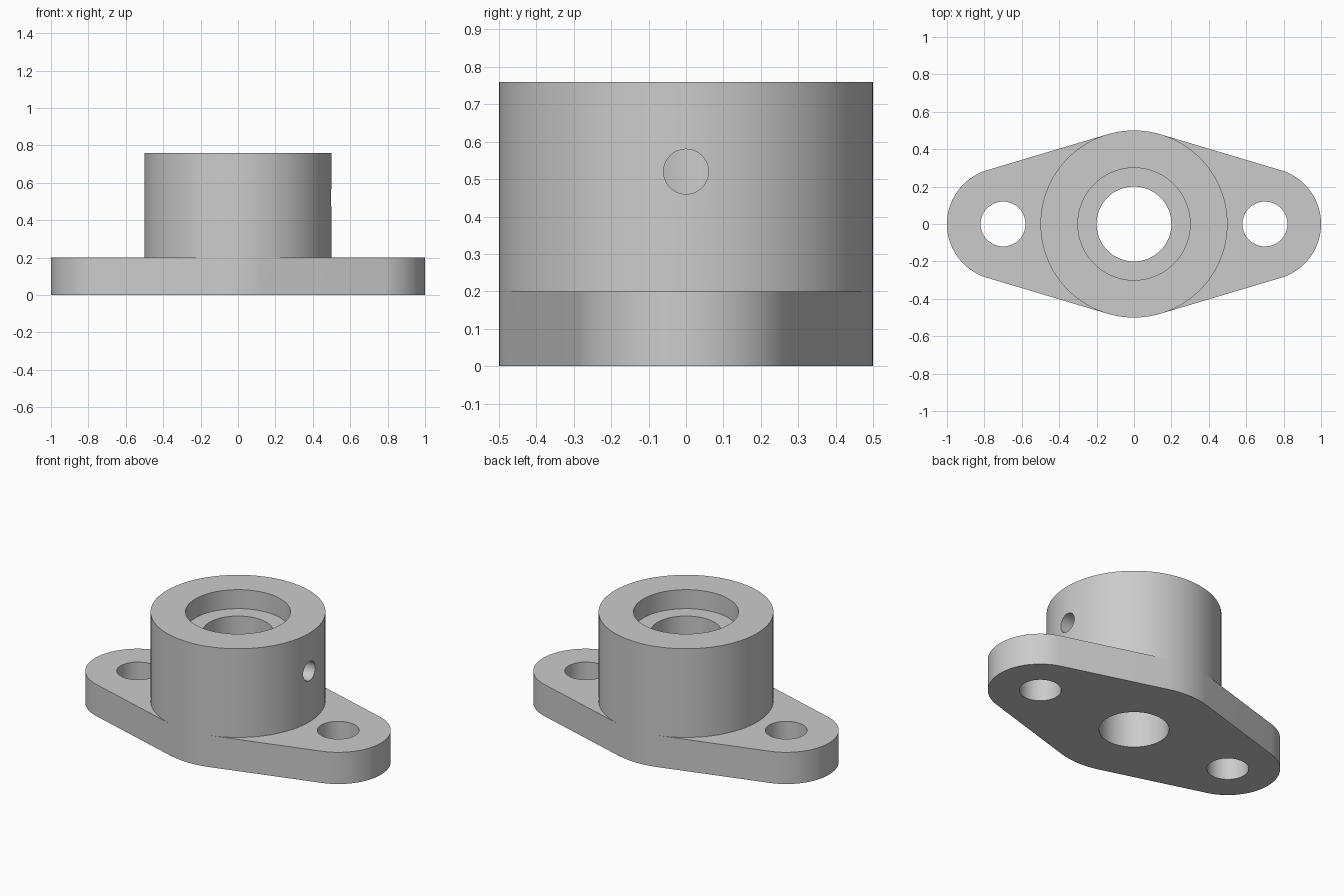
import bpy
import bmesh
from math import acos, cos, sin, pi

if "Cube" in bpy.data.objects:
    bpy.data.objects.remove(bpy.data.objects["Cube"], do_unlink=True)

# Main dimensions
BOSS_R, EAR_R, EAR_X, BOLT_R = 0.5, 0.3, 0.7, 0.12
BORE_R, RECESS_R = 0.2, 0.3
FLANGE_Z, RECESS_Z, TOP_Z = 0.2, 0.64, 0.76
PIN_R, PIN_Z = 0.06, 0.52

grey = bpy.data.materials.new("machined grey")
grey.use_nodes = True
grey.diffuse_color = (0.6, 0.6, 0.6, 1)
grey.node_tree.nodes["Principled BSDF"].inputs["Base Color"].default_value = (0.6, 0.6, 0.6, 1)


def arc(cx, r, start, end, n):
    """Points along an arc, without its last point."""
    return [(cx + r * cos(start + (end - start) * i / n),
             r * sin(start + (end - start) * i / n)) for i in range(n)]


def scaled(points, k):
    return [(x * k, y * k) for x, y in points]


def strip(bm, low, low_z, high, high_z):
    """Band of quads between two closed rings."""
    a = [bm.verts.new((x, y, low_z)) for x, y in low]
    b = [bm.verts.new((x, y, high_z)) for x, y in high]
    for i in range(len(a)):
        j = (i + 1) % len(a)
        bm.faces.new((a[i], a[j], b[j], b[i]))


def fill(bm, z, *rings):
    """Flat face at height z, the later rings being holes."""
    edges = []
    for ring in rings:
        v = [bm.verts.new((x, y, z)) for x, y in ring]
        edges += [bm.edges.new((v[i - 1], v[i])) for i in range(len(v))]
    bmesh.ops.triangle_fill(bm, edges=edges, use_beauty=True)


# Rings: the flange sides are tangent to the boss and to both ears
t = acos((BOSS_R - EAR_R) / EAR_X)
right_side = arc(0, BOSS_R, -t, t, 72)
back_side = arc(0, BOSS_R, t, pi - t, 16)
left_side = arc(0, BOSS_R, pi - t, pi + t, 72)
front_side = arc(0, BOSS_R, pi + t, 2 * pi - t, 16)
boss = right_side + back_side + left_side + front_side
bore = scaled(boss, BORE_R / BOSS_R)
recess = scaled(boss, RECESS_R / BOSS_R)
ear = arc(EAR_X, EAR_R, -t, t, 64)
bolt = arc(EAR_X, BOLT_R, 0, 2 * pi, 64)
outline = ear + back_side + scaled(ear, -1) + front_side

bm = bmesh.new()
# Flange: underside, rim and the two drilled ears
fill(bm, 0, outline, bore, bolt, scaled(bolt, -1))
strip(bm, outline, 0, outline, FLANGE_Z)
ear_top = ear + [back_side[0]] + right_side[:0:-1] + [right_side[0]]
for side in (1, -1):
    fill(bm, FLANGE_Z, scaled(ear_top, side), scaled(bolt, side))
    strip(bm, scaled(bolt, side), 0, scaled(bolt, side), FLANGE_Z)
# Boss: outer wall, top ring, recess and bore
strip(bm, boss, FLANGE_Z, boss, TOP_Z)
strip(bm, boss, TOP_Z, recess, TOP_Z)
strip(bm, recess, TOP_Z, recess, RECESS_Z)
strip(bm, recess, RECESS_Z, bore, RECESS_Z)
strip(bm, bore, RECESS_Z, bore, 0)
bmesh.ops.remove_doubles(bm, verts=bm.verts, dist=1e-5)
bmesh.ops.recalc_face_normals(bm, faces=bm.faces)

mesh = bpy.data.meshes.new("flanged_boss")
bm.to_mesh(mesh)
bm.free()
mesh.materials.append(grey)
body = bpy.data.objects.new("flanged_boss", mesh)
bpy.context.collection.objects.link(body)

# Cross hole from the outer wall into the bore
bpy.ops.mesh.primitive_cylinder_add(vertices=48, radius=PIN_R, depth=0.6,
                                    location=(0.35, 0, PIN_Z), rotation=(0, pi / 2, 0))
cutter = bpy.context.object
cutter.name = "cross_hole_cutter"
cutter.hide_render = True
cutter.data.materials.append(grey)
cut = body.modifiers.new("cross_hole", "BOOLEAN")
cut.operation = "DIFFERENCE"
cut.solver = "EXACT"
cut.object = cutter

bpy.ops.object.select_all(action="DESELECT")
body.select_set(True)
bpy.context.view_layer.objects.active = body
bpy.ops.object.modifier_apply(modifier=cut.name)
bpy.data.objects.remove(cutter, do_unlink=True)
bpy.ops.object.shade_smooth_by_angle(angle=pi / 6)
